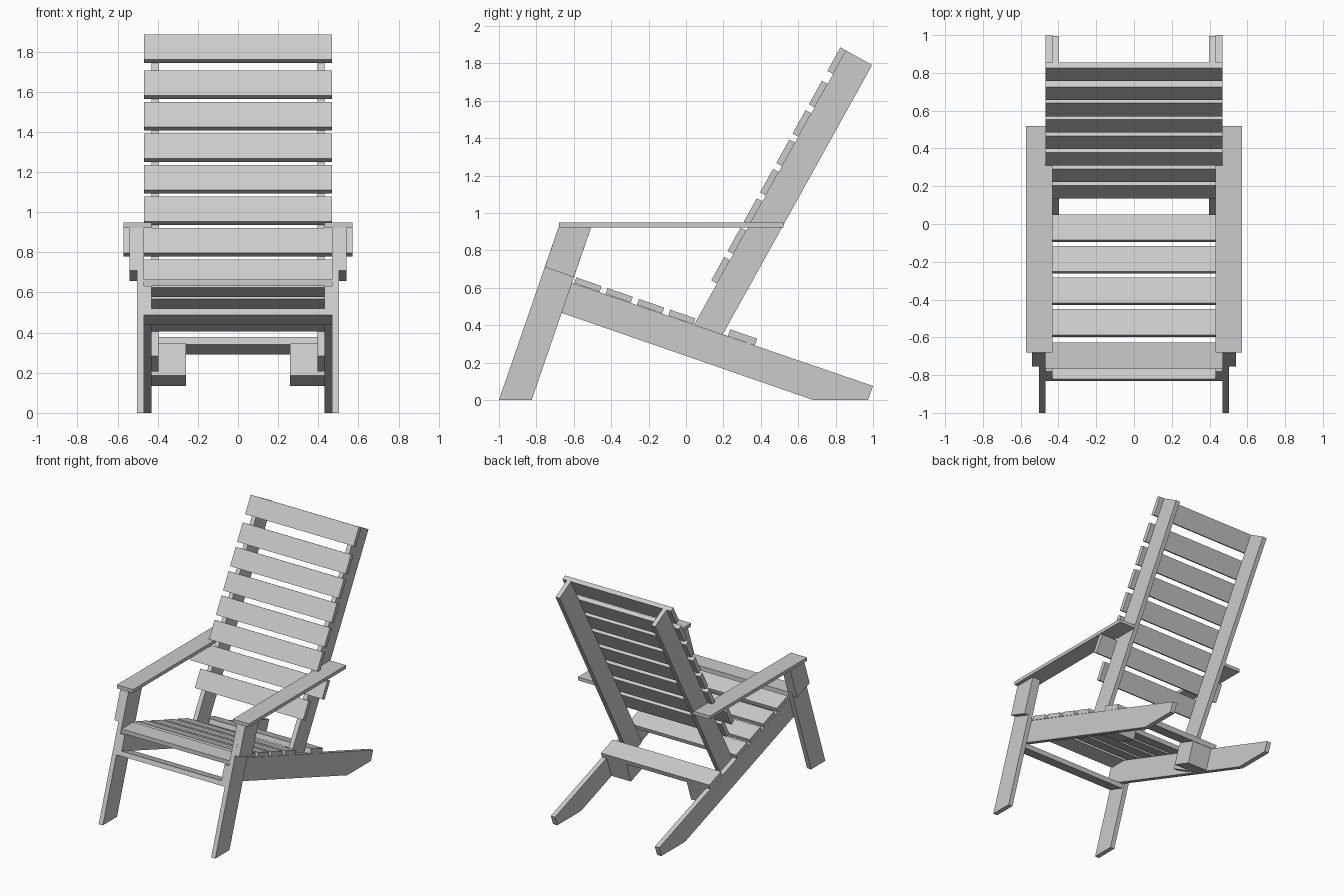
import bpy, bmesh, math
from mathutils import Vector

if "Cube" in bpy.data.objects:
    bpy.data.objects.remove(bpy.data.objects["Cube"])

wood = bpy.data.materials.new("grey_wood")
wood.use_nodes = True
wood.diffuse_color = (0.6, 0.6, 0.6, 1)
wood.node_tree.nodes["Principled BSDF"].inputs["Base Color"].default_value = (0.6, 0.6, 0.6, 1)


def board(name, profile, x0, x1):
    """Extrude a (y, z) side profile from x0 to x1."""
    bm = bmesh.new()
    face = bm.faces.new([bm.verts.new((x0, y, z)) for y, z in profile])
    ext = bmesh.ops.extrude_face_region(bm, geom=[face])
    moved = [v for v in ext["geom"] if isinstance(v, bmesh.types.BMVert)]
    bmesh.ops.translate(bm, verts=moved, vec=(x1 - x0, 0, 0))
    bmesh.ops.recalc_face_normals(bm, faces=bm.faces)
    mesh = bpy.data.meshes.new(name)
    bm.to_mesh(mesh)
    bm.free()
    mesh.materials.append(wood)
    obj = bpy.data.objects.new(name, mesh)
    bpy.context.collection.objects.link(obj)


def pair(name, profile, x0, x1):
    """One board on each side."""
    board("left_" + name, profile, x0, x1)
    board("right_" + name, profile, -x1, -x0)


def tilted(angle, t0, t1, s0, s1):
    """Rectangle t0..t1 along a sloped direction, s0..s1 across it."""
    a = math.radians(angle)
    along = Vector((math.cos(a), math.sin(a)))
    across = Vector((-math.sin(a), math.cos(a)))
    return [along * t + across * s for t, s in ((t0, s0), (t1, s0), (t1, s1), (t0, s1))]


def flat(y0, y1, z0, z1):
    return tilted(0, y0, y1, z0, z1)


SEAT, BACK = -19, 61          # slopes of seat and backrest in degrees
THICK, SLAT = 0.035, 0.143    # board thickness and slat width
POST_IN, RAIL_IN, RAIL_OUT, LEG_OUT, BLOCK_OUT, ARM_OUT = 0.396, 0.431, 0.468, 0.504, 0.54, 0.571
LEAN = math.tan(math.radians(19))


def leg_y(z):
    return -1 + z * LEAN


# Front legs with the thickening blocks that carry the arms
leg_w, arm_z = 0.175, 0.922
pair("front_leg", [(-1, 0), (leg_w - 1, 0), (leg_y(arm_z) + leg_w, arm_z), (leg_y(arm_z), arm_z)],
     RAIL_OUT, LEG_OUT)
pair("arm_block", [(-0.755, 0.71), (-0.6, 0.656), (leg_y(arm_z) + leg_w, arm_z), (leg_y(arm_z), arm_z)],
     LEG_OUT, BLOCK_OUT)

# Armrests
pair("armrest", flat(-0.68, 0.52, arm_z, 0.948), RAIL_IN, ARM_OUT)

# Sloping side rails that become the back feet
pair("side_rail", [(-0.821, 0.52), (0.68, 0), (0.973, 0), (1, 0.075), (-0.626, 0.632), (-0.782, 0.632)],
     RAIL_IN, RAIL_OUT)

# Seat slats
board("front_seat_slat", flat(-0.767, -0.628, 0.632, 0.664), -RAIL_OUT, RAIL_OUT)
rail_top = 0.396
for i in range(4):
    t = -0.768 + i * 0.177
    board(f"seat_slat_{i + 1}", tilted(SEAT, t, t + SLAT, rail_top, rail_top + 0.033), -RAIL_OUT, RAIL_OUT)

# Cross boards under the front and behind the backrest
board("front_stretcher", tilted(SEAT, -0.945, -0.802, 0.19, 0.225), -RAIL_OUT, RAIL_OUT)
board("rear_cross_slat", tilted(SEAT, 0.1, 0.253, rail_top, rail_top + 0.038), -RAIL_OUT, RAIL_OUT)
pair("rear_support_block", tilted(SEAT, 0.085, 0.248, 0.227, rail_top), 0.26, RAIL_IN)

# Backrest posts and slats
post_front = 0.157
pair("back_post", tilted(BACK, 0.236, 2.049, -0.002, post_front), POST_IN, RAIL_IN)
tops = [2.049] + [1.845 - 0.1795 * i for i in range(7)]
for i, t in enumerate(tops):
    half = ARM_OUT if i == 6 else RAIL_OUT    # this slat also carries the armrests
    board(f"back_slat_{i + 1}", tilted(BACK, t - SLAT, t, post_front, post_front + THICK), -half, half)
